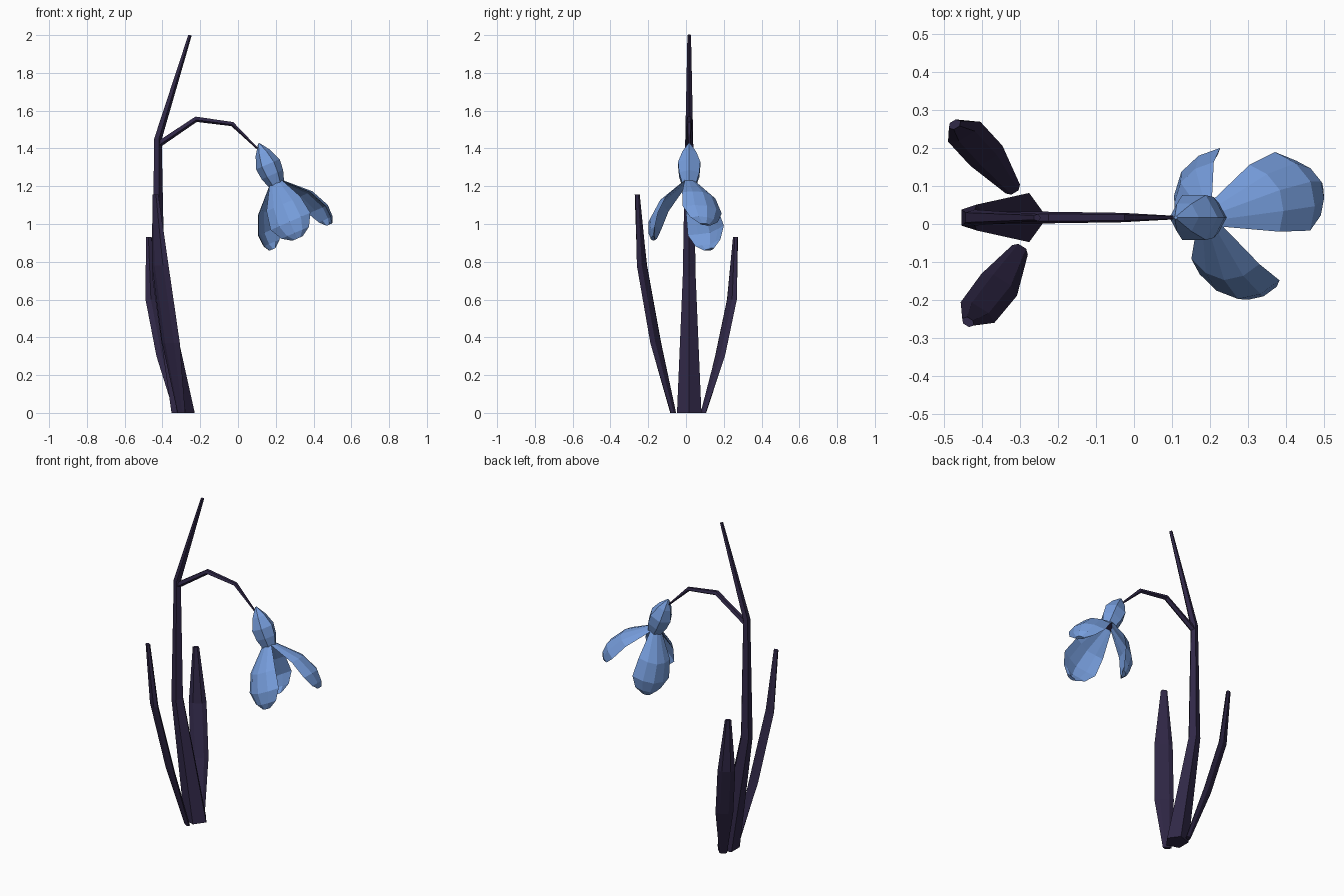
import bpy, bmesh, math
from mathutils import Vector

if "Cube" in bpy.data.objects:
    bpy.data.objects.remove(bpy.data.objects["Cube"])


def material(name, rgb):
    m = bpy.data.materials.new(name)
    m.diffuse_color = (*rgb, 1)
    m.use_nodes = True
    m.node_tree.nodes["Principled BSDF"].inputs["Base Color"].default_value = m.diffuse_color
    return m


PURPLE = material("dark purple", (0.03, 0.021, 0.063))
BLUE = material("soft blue", (0.18, 0.335, 0.71))


def make_object(name, bm, *mats):
    bmesh.ops.recalc_face_normals(bm, faces=bm.faces)
    me = bpy.data.meshes.new(name)
    bm.to_mesh(me)
    bm.free()
    for m in mats:
        me.materials.append(m)
    ob = bpy.data.objects.new(name, me)
    bpy.context.collection.objects.link(ob)
    return ob


def loft(name, rings, *mats, end_index=0):
    """Skin closed rings of points and cap both ends."""
    bm = bmesh.new()
    rows = [[bm.verts.new(p) for p in r] for r in rings]
    n = len(rows[0])
    for a, b in zip(rows, rows[1:]):
        for i in range(n):
            j = (i + 1) % n
            bm.faces.new((a[i], a[j], b[j], b[i]))
    bm.faces.new(rows[0])
    bm.faces.new(rows[-1]).material_index = end_index
    return make_object(name, bm, *mats)


Y = Vector((0, 1, 0))
YC = 0.017  # plane the stem and flower lie in


def tube_rings(path, sides, flat_base=False):
    """Rings along a path of (x, z, radius) in the plane y = YC."""
    pts = [Vector((x, YC, z)) for x, z, r in path]
    rings = []
    for k, p in enumerate(pts):
        before = (p - pts[k - 1]).normalized() if k else Vector()
        after = (pts[k + 1] - p).normalized() if k < len(pts) - 1 else Vector()
        t = (before + after).normalized()
        if flat_base and k == 0:
            t = Vector((0, 0, 1))
        b = Y.cross(t)
        angles = [2 * math.pi * i / sides for i in range(sides)]
        rings.append([p + path[k][2] * (b * math.cos(a) + Y * math.sin(a)) for a in angles])
    return rings


# Stem with pointed upper sheath
loft("stem", tube_rings([(-0.297, 0, 0.068), (-0.425, 0.72, 0.036),
                         (-0.426, 1.45, 0.022), (-0.255, 2.0, 0.010)], 5, True), PURPLE)

# Arched flower stalk
loft("flower_stalk", tube_rings([(-0.425, 1.42, 0.018), (-0.222, 1.556, 0.016),
                                 (-0.03, 1.53, 0.013), (0.108, 1.395, 0.005)], 5), PURPLE)

# Flower axis: AX points down the flower, U is its sideways direction
AX = Vector((0.4, 0, -0.917)).normalized()
U = AX.cross(Y) * -1
if U.x < 0:
    U = -U
BASE = Vector((0.2, YC, 1.22))

# Bud cap above the petals, with a dark underside
bud = [(-0.225, 0.005), (-0.17, 0.042), (-0.105, 0.068), (-0.045, 0.062), (0.008, 0.044)]
loft("bud_cap", tube_rings([(BASE.x + AX.x * a, BASE.z + AX.z * a, r) for a, r in bud], 6),
     BLUE, PURPLE, end_index=1)


# Leaves: flattened hexagonal blades of (x, y, z, half width) sections
def leaf(name, sections, width_dir):
    w = Vector((*width_dir, 0)).normalized()
    n = Vector((-w.y, w.x, 0))
    rings = []
    for x, y, z, hw in sections:
        c, th = Vector((x, y, z)), 0.008 + 0.12 * hw
        rings.append([c + w * hw * s + n * th * d for s, d in
                      ((1, 0), (0.5, 1), (-0.5, 1), (-1, 0), (-0.5, -1), (0.5, -1))])
    loft(name, rings, PURPLE)


leaf("front_leaf", [(-0.300, -0.068, 0, 0.024), (-0.355, -0.16, 0.37, 0.055),
                    (-0.412, -0.233, 0.78, 0.052), (-0.437, -0.258, 1.155, 0.018)], (0.85, -0.52))
leaf("back_leaf", [(-0.319, 0.092, 0, 0.022), (-0.389, 0.18, 0.30, 0.050),
                   (-0.447, 0.243, 0.60, 0.050), (-0.472, 0.262, 0.93, 0.018)], (0.85, 0.52))


# Petals: cupped sheets of (distance along axis, radius, half width), closed with an inner skin
PETAL = [(0.0, 0.035, 0.035), (0.12, 0.165, 0.098), (0.22, 0.215, 0.115),
         (0.285, 0.217, 0.080), (0.318, 0.205, 0.030)]


def petal(name, degrees):
    a = math.radians(degrees)
    out = U * math.cos(a) + Y * math.sin(a)
    side = -U * math.sin(a) + Y * math.cos(a)
    across = (-1, -0.55, 0, 0.55, 1)
    rings = []
    for along, r, hw in PETAL:
        c = BASE + AX * along
        outer = [c + side * hw * s + out * (r - 0.5 * hw * s * s) for s in across]
        inner = [p - out * 0.02 for p in outer[-2:0:-1]]
        rings.append(outer + inner)
    loft(name, rings, BLUE)


for label, deg in (("right", 26), ("left", 146), ("front", 266)):
    petal(label + "_petal", deg)
